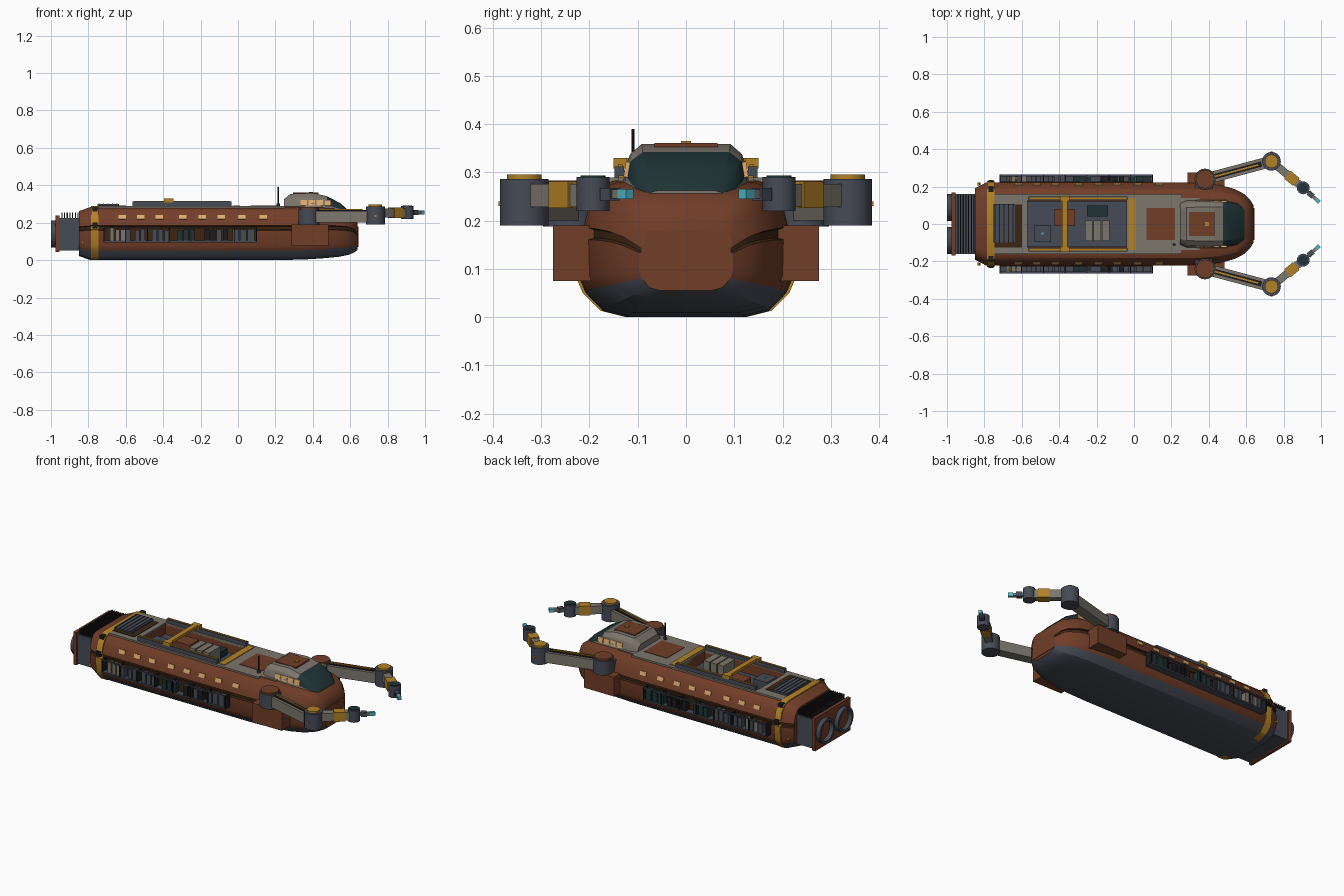
import bpy, bmesh, math, random
from mathutils import Matrix, Vector

if "Cube" in bpy.data.objects:
    bpy.data.objects.remove(bpy.data.objects["Cube"])

random.seed(4)
COL = {
    "rust_brown": (0.165, 0.047, 0.021), "deck_beige": (0.20, 0.18, 0.15),
    "slate": (0.062, 0.070, 0.092), "yellow": (0.45, 0.22, 0.018),
    "dark_teal": (0.014, 0.034, 0.037), "window_cream": (0.75, 0.42, 0.16),
    "cyan": (0.08, 0.48, 0.58), "dark_brown": (0.045, 0.018, 0.006),
    "near_black": (0.012, 0.012, 0.014),
}
MAT = {}
for n, c in COL.items():
    MAT[n] = bpy.data.materials.new(n)
    MAT[n].diffuse_color = (*c, 1)


def make(name, bm, mats, smooth=False):
    bmesh.ops.recalc_face_normals(bm, faces=bm.faces)
    me = bpy.data.meshes.new(name)
    bm.to_mesh(me)
    bm.free()
    for m in mats:
        me.materials.append(MAT[m])
    ob = bpy.data.objects.new(name, me)
    bpy.context.collection.objects.link(ob)
    if smooth:
        bpy.ops.object.select_all(action='DESELECT')
        ob.select_set(True)
        bpy.context.view_layer.objects.active = ob
        bpy.ops.object.shade_smooth_by_angle(angle=math.radians(28))
    return ob


def box(name, mat, x, y, z, rot=None):
    """Box from (min, max) ranges; optional rotation about its centre."""
    bm = bmesh.new()
    size = Vector((x[1] - x[0], y[1] - y[0], z[1] - z[0]))
    mid = Vector((sum(x) / 2, sum(y) / 2, sum(z) / 2))
    m = Matrix.Translation(mid) @ (rot or Matrix()) @ Matrix.Diagonal((*size, 1))
    bmesh.ops.create_cube(bm, size=1, matrix=m)
    return make(name, bm, [mat])


def sided(s, a, b):
    return (min(s * a, s * b), max(s * a, s * b))


def beam(name, mat, p, q, w, z):
    """Flat beam between two plan points."""
    dx, dy = q[0] - p[0], q[1] - p[1]
    L, cx, cy = math.hypot(dx, dy), (p[0] + q[0]) / 2, (p[1] + q[1]) / 2
    return box(name, mat, (cx - L / 2, cx + L / 2), (cy - w / 2, cy + w / 2), z,
               Matrix.Rotation(math.atan2(dy, dx), 4, 'Z'))


def cyl(name, mat, c, r, h, axis='Z', r2=None, seg=24, hollow=None):
    bm = bmesh.new()
    rot = {'Z': Matrix(), 'X': Matrix.Rotation(math.pi / 2, 4, 'Y'),
           'Y': Matrix.Rotation(math.pi / 2, 4, 'X')}[axis]
    bmesh.ops.create_cone(bm, cap_ends=True, segments=seg, radius1=r, radius2=r if r2 is None else r2,
                          depth=h, matrix=Matrix.Translation(c) @ rot)
    mats = [mat]
    if hollow:  # sink the face pointing to -x
        bm.faces.ensure_lookup_table()
        f = min(bm.faces, key=lambda f: f.calc_center_median().x)
        bmesh.ops.inset_region(bm, faces=[f], thickness=0.014)
        r_ = bmesh.ops.extrude_discrete_faces(bm, faces=[f])["faces"][0]
        bmesh.ops.translate(bm, verts=r_.verts, vec=(0.028, 0, 0))
        r_.material_index = 1
        mats.append(hollow)
    return make(name, bm, mats, True)


def loft(name, rings, mats, rule, smooth=True):
    bm = bmesh.new()
    vs = [[bm.verts.new(p) for p in r] for r in rings]
    n = len(vs[0])
    for i in range(len(vs) - 1):
        for j in range(n):
            f = bm.faces.new((vs[i][j], vs[i][(j + 1) % n], vs[i + 1][(j + 1) % n], vs[i + 1][j]))
            f.material_index = rule(i, min(j, 2 * (n // 2) - 2 - j) if j < n - 1 else -1)
    bm.faces.new(vs[0])
    bm.faces.new(vs[-1])
    return make(name, bm, mats, smooth)


def ring(x, half):
    return [(x, y, z) for y, z in half] + [(x, -y, z) for y, z in reversed(half)]


# Hull
P = [(.12, 0), (.172, .013), (.208, .05), (.22, .078), (.222, .158), (.21, .162),
     (.21, .18), (.222, .184), (.206, .24), (.183, .27), (.15, .283)]


def hull_ring(x, w, zb, zt):
    return ring(x, [(y * w, zb + z / .283 * (zt - zb)) for y, z in P])


ST = [(-.85, .86, .022, .262), (-.79, 1, 0, .283), (.2, 1, 0, .283), (.35, .99, .003, .283),
      (.46, .94, .01, .28), (.54, .84, .018, .272), (.59, .72, .028, .258),
      (.62, .59, .04, .235), (.64, .44, .055, .195)]
hull = loft("hull", [hull_ring(*s) for s in ST], ["rust_brown", "slate", "dark_brown"],
            lambda i, k: 1 if k < 2 else 2 if k in (4, 5, 6) else 0)
cut = box("bay_cutter", "rust_brown", (-.57, -.04), (-.125, .125), (.2, .4))
mod = hull.modifiers.new("bay", 'BOOLEAN')
mod.operation, mod.object, mod.solver = 'DIFFERENCE', cut, 'EXACT'
bpy.context.view_layer.objects.active = hull
bpy.ops.object.modifier_apply(modifier="bay")
bpy.data.objects.remove(cut)
loft("stern_band", [hull_ring(x, 1.03, -.0, .288) for x in (-.785, -.745)], ["yellow"], lambda i, k: 0)
box("nose_plate", "rust_brown", (.636, .643), (-.085, .085), (.07, .18))

# Cabin with windscreen
CAB = [(.245, .105, .325), (.28, .118, .354), (.40, .122, .359), (.475, .12, .342),
       (.55, .105, .303), (.592, .08, .262)]
loft("cabin", [ring(x, [(w * 1.08, .235), (w * 1.05, .235 + (t - .235) * .55),
                        (w * .95, t - (t - .235) * .17), (w * .75, t)]) for x, w, t in CAB],
     ["deck_beige", "dark_teal"], lambda i, k: 1 if i > 2 and k > 0 else 0)
box("cabin_roof_hatch", "rust_brown", (.295, .43), (-.065, .065), (.35, .361))
box("roof_beacon", "yellow", (.38, .4), (-.01, .01), (.355, .365))
for s in (1, -1):
    for i in range(4):
        x = .335 + i * .043
        box("cabin_window", "window_cream", (x, x + .034), sided(s, .118, .127), (.29, .322),
            Matrix.Rotation(s * .16, 4, 'X'))

# Deck plates around the cargo bay
for x, y in (((-.745, -.57), (-.16, .16)), ((-.04, .25), (-.16, .16)), ((.25, .35), (-.14, .14)),
             ((-.57, -.04), (.125, .16)), ((-.57, -.04), (-.16, -.125))):
    box("deck_plate", "deck_beige", x, y, (.272, .289))
box("bay_floor", "slate", (-.569, -.041), (-.124, .124), (.198, .222))
box("deck_stripe", "yellow", (-.03, .01), (-.14, .14), (.285, .293))
box("deck_hatch", "rust_brown", (.068, .218), (-.085, .085), (.285, .292))
box("rear_well", "dark_brown", (-.745, -.6), (-.125, .105), (.285, .292))
box("rear_panel", "slate", (-.75, -.635), (-.1, .108), (.29, .3))
for i in range(5):
    box("panel_bar", "near_black", (-.745 + i * .024, -.741 + i * .024), (-.1, .108), (.298, .302))

# Cargo inside the bay, with the gantry
box("bay_machine", "slate", (-.535, -.445), (-.095, -.005), (.22, .27))
box("machine_light", "cyan", (-.495, -.485), (-.055, -.045), (.268, .275))
box("bay_locker", "rust_brown", (-.425, -.315), (-.01, .08), (.22, .272))
for i in range(3):
    box("bay_crate", "deck_beige", (-.262 + i * .046, -.222 + i * .046), (-.09, .02), (.22, .305))
box("bay_box", "dark_teal", (-.25, -.14), (.04, .1), (.22, .26))
for s in (1, -1):
    box("bay_rail", "slate", (-.565, -.035), sided(s, .128, .148), (.285, .312))
    box("rail_strip", "yellow", (-.56, -.04), sided(s, .132, .141), (.311, .316))
    box("gantry_foot", "yellow", (-.395, -.345), sided(s, .122, .15), (.308, .33))
box("gantry_beam", "yellow", (-.385, -.355), (-.148, .148), (.314, .33))

# Antenna
cyl("antenna", "near_black", (.215, -.11, .335), .003, .11, seg=8)
cyl("antenna_base", "slate", (.215, -.11, .292), .009, .02, seg=10)

# Engine block, cooling fins, nozzles
box("engine_block", "slate", (-.96, -.84), (-.16, .16), (.05, .225))
box("engine_plate", "rust_brown", (-.975, -.955), (-.168, .168), (.042, .238))
for i in range(7):
    x = -.945 + i * .0145
    box("cooling_fin", "near_black", (x, x + .006), (-.155, .155), (.22, .255))
for s in (1, -1):
    cyl("nozzle", "slate", (-.98, s * .088, .14), .072, .04, 'X', seg=28, hollow="rust_brown")
    cyl("stern_light", "yellow", (-.83, s * .213, .095), .008, .016, 'Y', seg=8)
    box("band_clamp", "near_black", (-.778, -.752), sided(s, .21, .236), (.17, .2))
    box("band_top_clamp", "near_black", (-.778, -.752), sided(s, .17, .2), (.255, .282))

    # Hull windows
    for x in (-.62, -.52, -.42, -.295, -.19, -.09, .02, .135):
        box("hull_window", "window_cream", (x - .02, x + .02), sided(s, .207, .215), (.217, .24),
            Matrix.Rotation(s * .28, 4, 'X'))

    # Side cargo rack
    box("rack_back", "dark_brown", (-.72, .1), sided(s, .215, .226), (.1, .172))
    box("rack_shelf", "slate", (-.72, .1), sided(s, .215, .264), (.095, .104))
    box("rack_rail", "slate", (-.72, .1), sided(s, .254, .264), (.168, .175))
    for i in range(8):
        x = -.72 + i * .1165
        box("rack_post", "near_black", (x, x + .006), sided(s, .22, .265), (.097, .175))
    for g, (x0, n, w) in enumerate(((-.685, 4, .029), (-.55, 2, .03), (-.46, 3, .033),
                                    (-.325, 3, .033), (-.18, 4, .033), (-.03, 3, .041))):
        for i in range(n):
            m = ("deck_beige", "slate", "slate", "dark_teal", "near_black", "dark_teal")[g]
            if random.random() < .25:
                m = "slate"
            x = x0 + i * w
            box("rack_crate", m, (x, x + w - .006), sided(s, .222, .258),
                (.104, .16 + random.random() * .01))
    for x in (-.67, -.63):
        cyl("rack_knob", "yellow", (x, s * .245, .174), .006, .008, seg=8)

    # Shoulder pod and arm
    box("shoulder_pod", "rust_brown", (.285, .485), sided(s, .17, .276), (.075, .19))
    sh, el, wr, tip = (.38, s * .24), (.735, s * .335), (.905, s * .193), (.985, s * .122)

    def mix(a, b, t):
        return (a[0] + (b[0] - a[0]) * t, a[1] + (b[1] - a[1]) * t)
    cyl("shoulder_joint", "slate", (*sh, .23), .056, .085)
    cyl("shoulder_cap", "rust_brown", (*sh, .277), .05, .012)
    box("shoulder_mount", "slate", (.325, .42), sided(s, .17, .24), (.185, .255))
    beam("upper_arm", "deck_beige", sh, el, .06, (.2, .262))
    beam("arm_channel", "near_black", mix(sh, el, .1), mix(sh, el, .85), .028, (.26, .267))
    beam("arm_cable", "yellow", mix(sh, el, .05), mix(sh, el, .8), .009, (.265, .272))
    cyl("elbow_joint", "slate", (*el, .238), .05, .096)
    cyl("elbow_cap", "yellow", (*el, .29), .036, .012)
    box("elbow_bolt", "yellow", (.729, .741), sided(s, .38, .388), (.23, .24))
    beam("forearm", "deck_beige", el, wr, .042, (.228, .276))
    beam("forearm_band", "yellow", mix(el, wr, .5), mix(el, wr, .78), .054, (.226, .281))
    cyl("wrist_joint", "slate", (*wr, .255), .034, .07)
    cyl("wrist_cap", "dark_teal", (*wr, .29), .026, .006)
    beam("tool_rod", "deck_beige", wr, mix(wr, tip, .85), .018, (.246, .264))
    beam("tool_collar", "slate", mix(wr, tip, .35), mix(wr, tip, .65), .028, (.242, .268))
    beam("tool_tip", "cyan", mix(wr, tip, .82), mix(wr, tip, 1.08), .02, (.245, .265))

for m in bpy.data.materials:
    if m.users and not m.is_grease_pencil:
        m.use_nodes = True
        m.node_tree.nodes["Principled BSDF"].inputs["Base Color"].default_value = m.diffuse_color
